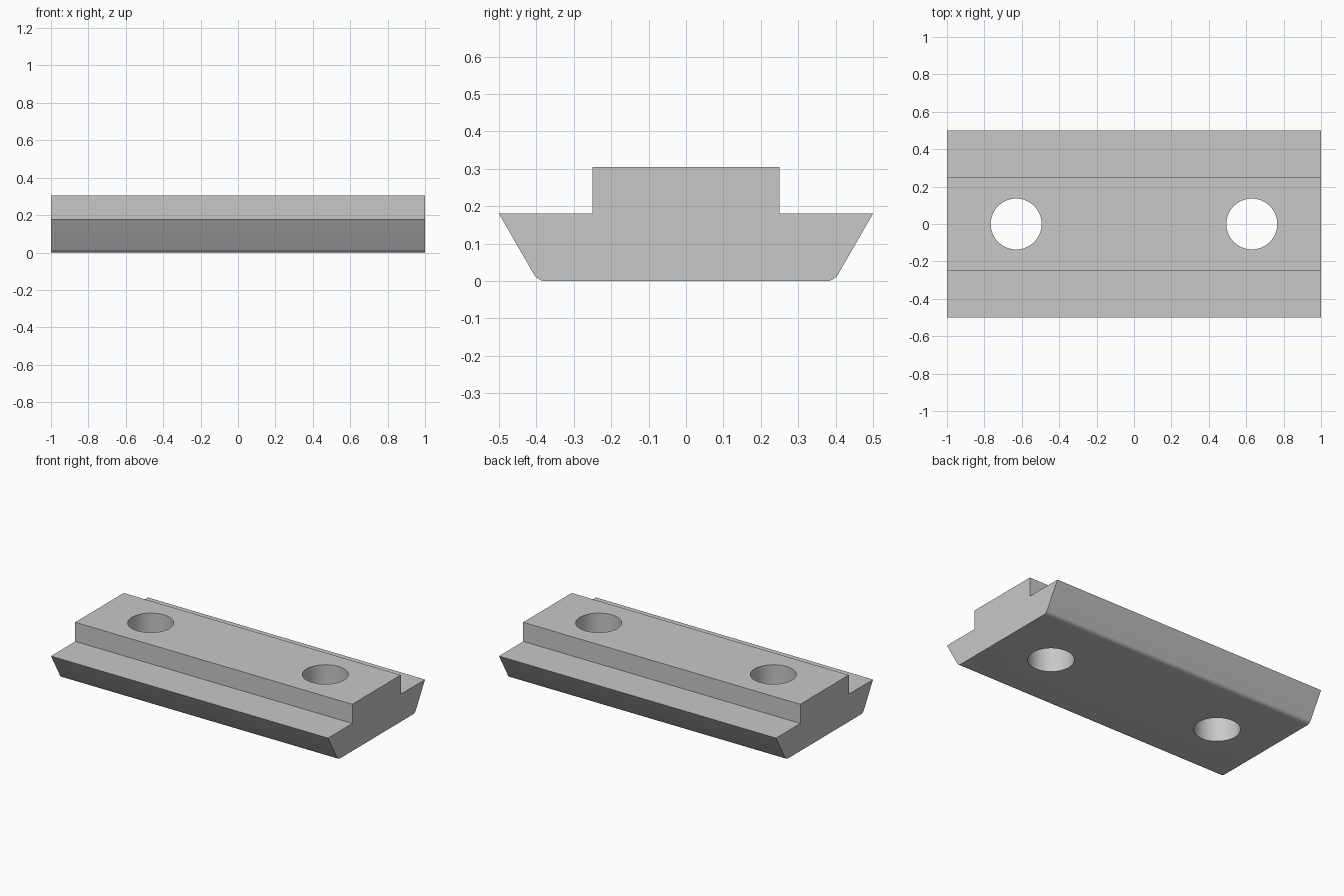
import bpy
import bmesh
from math import cos, sin, tan, radians

cube = bpy.data.objects.get("Cube")
if cube:
    bpy.data.objects.remove(cube, do_unlink=True)

LENGTH = 2.0
HEIGHT = 0.305
FLANGE_Z = 0.18
FILLET = 0.035
HOLE_X = 0.63
HOLE_RADIUS = 0.136

grey = bpy.data.materials.new("plain grey")
grey.use_nodes = True
colour = (0.58, 0.58, 0.58, 1)
grey.diffuse_color = colour
grey.node_tree.nodes["Principled BSDF"].inputs["Base Color"].default_value = colour


def half_profile():
    """Half cross-section as (y, z), from the bottom fillet up to the top."""
    corner = 0.5 - FLANGE_Z * tan(radians(30))
    centre = corner - FILLET * tan(radians(30))
    arc = [(centre + FILLET * cos(radians(a)), FILLET + FILLET * sin(radians(a)))
           for a in range(-90, -29, 10)]
    return arc + [(0.5, FLANGE_Z), (0.25, FLANGE_Z), (0.25, HEIGHT)]


def add_object(name, bm):
    bmesh.ops.recalc_face_normals(bm, faces=bm.faces)
    mesh = bpy.data.meshes.new(name)
    bm.to_mesh(mesh)
    bm.free()
    mesh.materials.append(grey)
    obj = bpy.data.objects.new(name, mesh)
    bpy.context.collection.objects.link(obj)
    return obj


# Slot nut body: mirrored cross-section extruded along x
half = half_profile()
outline = half + [(-y, z) for y, z in reversed(half)]
bm = bmesh.new()
end = bm.faces.new([bm.verts.new((-LENGTH / 2, y, z)) for y, z in outline])
swept = bmesh.ops.extrude_face_region(bm, geom=[end], use_keep_orig=True)
bmesh.ops.translate(bm, vec=(LENGTH, 0, 0),
                    verts=[g for g in swept["geom"] if isinstance(g, bmesh.types.BMVert)])
body = add_object("slot_nut_body", bm)

# Two through holes
bm = bmesh.new()
for side in (-1, 1):
    hole = bmesh.ops.create_cone(bm, cap_ends=True, segments=64, radius1=HOLE_RADIUS,
                                 radius2=HOLE_RADIUS, depth=1)
    bmesh.ops.translate(bm, vec=(side * HOLE_X, 0, HEIGHT / 2), verts=hole["verts"])
cutter = add_object("hole_cutter", bm)
cutter.hide_render = True

cut = body.modifiers.new("holes", "BOOLEAN")
cut.operation = "DIFFERENCE"
cut.solver = "EXACT"
cut.object = cutter
bpy.ops.object.select_all(action="DESELECT")
body.select_set(True)
bpy.context.view_layer.objects.active = body
bpy.ops.object.modifier_apply(modifier=cut.name)
bpy.data.objects.remove(cutter, do_unlink=True)

# Smooth fillets and hole walls, sharp edges elsewhere
bpy.ops.object.shade_smooth_by_angle(angle=radians(30))
